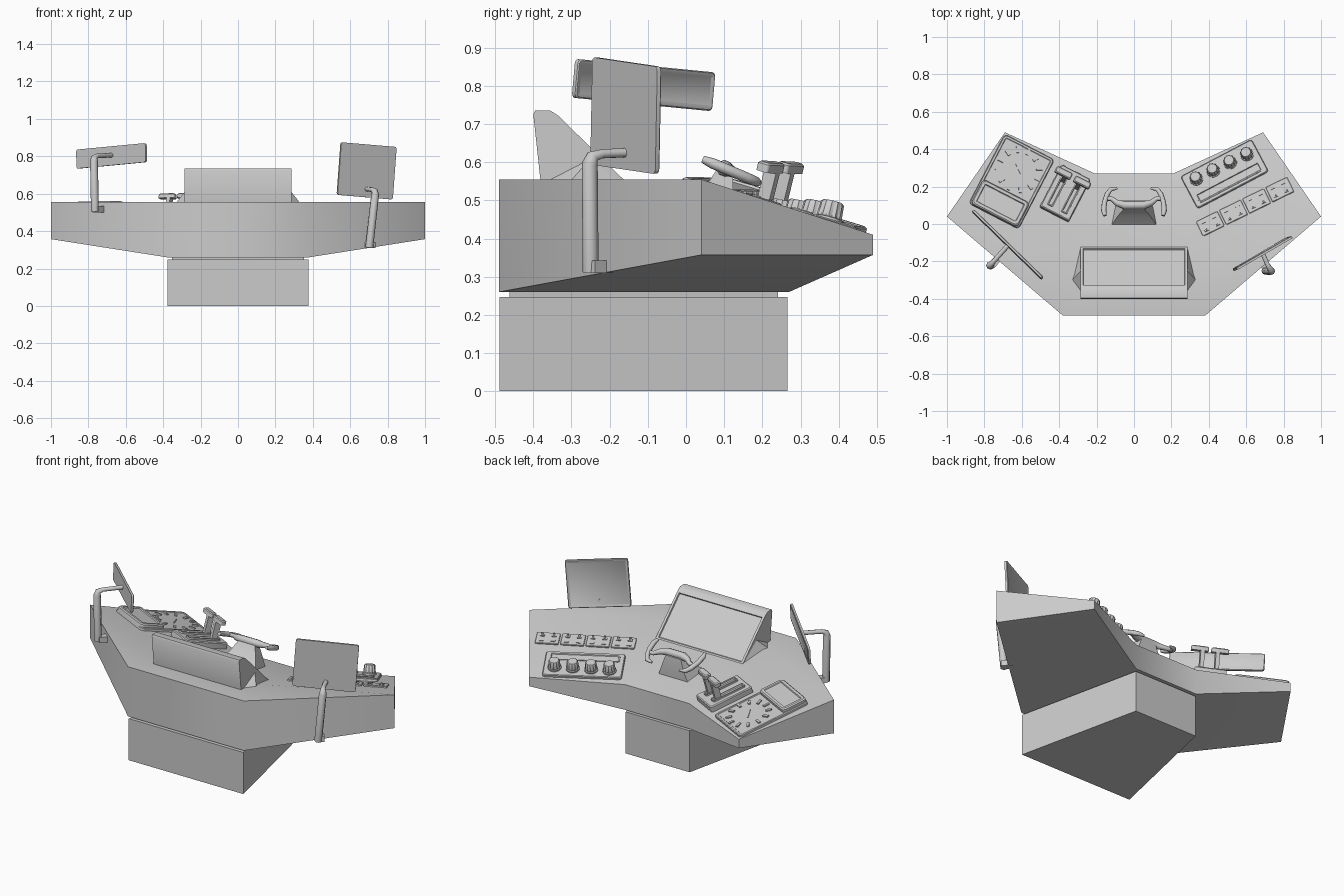
import bpy, bmesh
from math import sin, cos, pi, radians
from mathutils import Vector, Matrix

if "Cube" in bpy.data.objects:
    bpy.data.objects.remove(bpy.data.objects["Cube"])

SLOPE, BACK_Z = 0.27, 0.41


def finish(name, bm, angle=35):
    bmesh.ops.recalc_face_normals(bm, faces=bm.faces)
    me = bpy.data.meshes.new(name)
    bm.to_mesh(me)
    bm.free()
    ob = bpy.data.objects.new(name, me)
    bpy.context.collection.objects.link(ob)
    smooth(ob, angle)
    return ob


def smooth(ob, angle):
    bpy.ops.object.select_all(action='DESELECT')
    ob.select_set(True)
    bpy.context.view_layer.objects.active = ob
    bpy.ops.object.shade_smooth_by_angle(angle=radians(angle))


def basis(x, y, loc):
    x = Vector(x).normalized()
    n = x.cross(Vector(y)).normalized()
    m = Matrix((x, n.cross(x), n)).transposed().to_4x4()
    return Matrix.Translation(loc) @ m


def wing(side, x, y, deg=25.0, lift=0.0):
    """Frame lying on a sloped wing: X along the desk, Y towards the back, Z out."""
    vh = Vector((-0.417 * side, 0.909, 0))
    z = BACK_Z - SLOPE * (Vector((x - 0.69 * side, y - 0.49, 0)).dot(vh))
    n = (vh * SLOPE + Vector((0, 0, 1))).normalized()
    a = radians(deg * side)
    d = Vector((cos(a), sin(a), 0))
    d = d - n * d.dot(n)
    return basis(d, n.cross(d), Vector((x, y, z)) + n * lift)


def loft(bm, rings):
    vs = [[bm.verts.new(p) for p in r] for r in rings]
    n = len(vs[0])
    for a, b in zip(vs, vs[1:]):
        for i in range(n):
            bm.faces.new((a[i], a[(i + 1) % n], b[(i + 1) % n], b[i]))
    bm.faces.new(vs[0][::-1])
    return bm.faces.new(vs[-1])


def slab(bm, m, w, l, h, r=0.0, z0=0.0, c=(0, 0), chamfer=0.0):
    """Rounded rectangle w x l, rising h from z0 in frame m."""
    def ring(z, s):
        pts = []
        for k, (sx, sy) in enumerate(((1, 1), (-1, 1), (-1, -1), (1, -1))):
            for j in range(4 if r else 1):
                a = k * pi / 2 + j * pi / 6
                pts.append(m @ Vector((c[0] + sx * (w / 2 - r - s) + r * cos(a) * bool(r),
                                       c[1] + sy * (l / 2 - r - s) + r * sin(a) * bool(r), z)))
        return pts
    rings = [ring(z0, 0), ring(z0 + h - chamfer, 0)]
    if chamfer:
        rings.append(ring(z0 + h, chamfer))
    return loft(bm, rings)


def recess(bm, face, border, depth):
    bmesh.ops.recalc_face_normals(bm, faces=bm.faces)
    bmesh.ops.inset_region(bm, faces=[face], thickness=border)
    bmesh.ops.inset_region(bm, faces=[face], thickness=0.003, depth=-depth)


def tube(name, paths, radius):
    cu = bpy.data.curves.new(name, 'CURVE')
    cu.dimensions, cu.bevel_depth, cu.bevel_resolution, cu.use_fill_caps = '3D', radius, 2, True
    for path in paths:
        sp = cu.splines.new('POLY')
        sp.points.add(len(path) - 1)
        for p, (x, y, z, r) in zip(sp.points, path):
            p.co, p.radius = (x, y, z, 1), r
    ob = bpy.data.objects.new(name, cu)
    bpy.context.collection.objects.link(ob)
    bpy.ops.object.select_all(action='DESELECT')
    ob.select_set(True)
    bpy.context.view_layer.objects.active = ob
    bpy.ops.object.convert(target='MESH')
    smooth(bpy.context.object, 50)


# Desk: flat front strip, three sloped top panels, wings rising underneath
half = [(0.38, -0.49, 0.555, 0.26), (1, 0.04, 0.555, 0.357), (0.69, 0.49, 0.41, 0.357), (0.21, 0.27, 0.41, 0.26)]
outline = half + [(-x, y, t, b) for x, y, t, b in half[::-1]]
bm = bmesh.new()
T = [bm.verts.new((x, y, t)) for x, y, t, b in outline]
B = [bm.verts.new((x, y, b)) for x, y, t, b in outline]
fr, fl = bm.verts.new((0.32, -0.27, 0.555)), bm.verts.new((-0.32, -0.27, 0.555))
for f in ((T[0], T[1], fr, fl, T[6], T[7]), (fr, T[3], T[4], fl), (fr, T[1], T[2], T[3]), (fl, T[4], T[5], T[6]),
          (B[0], B[3], B[4], B[7]), (B[0], B[1], B[2], B[3]), (B[4], B[5], B[6], B[7])):
    bm.faces.new(f)
for i in range(8):
    j = (i + 1) % 8
    bm.faces.new((B[i], B[j], T[j], T[i]))
finish("desk", bm, 45)

# Pedestal with a shadow-gap neck
for name, s, z0, z1 in (("pedestal", 0, 0, 0.247), ("pedestal_neck", 0.025, 0.24, 0.265)):
    bm = bmesh.new()
    loft(bm, [[(0.377 - s, -0.488 + s, z), (0.21 - s, 0.266 - s, z), (s - 0.21, 0.266 - s, z), (s - 0.377, -0.488 + s, z)]
              for z in (z0, z1)])
    finish(name, bm)

# Main screen hood: side profile extruded across x, recessed display
bm = bmesh.new()
prof = [(-0.38, 0.54), (-0.4, 0.725), (-0.395, 0.735), (-0.355, 0.735), (-0.335, 0.722), (-0.12, 0.512), (-0.16, 0.5)]
loft(bm, [[(x, y, z) for y, z in prof] for x in (-0.287, 0.287)])
face = max(bm.faces, key=lambda f: f.calc_area() if abs(f.calc_center_median().y + 0.2275) < 0.01 else 0)
recess(bm, face, 0.02, 0.008)
finish("main_screen", bm)
bm = bmesh.new()
for s in (-1, 1):
    v = [bm.verts.new(p) for p in ((s * 0.285, -0.12, 0.512), (s * 0.33, -0.3, 0.553), (s * 0.285, -0.36, 0.553),
                                   (s * 0.285, -0.25, 0.61))]
    for a, b, c in ((0, 1, 3), (1, 2, 3), (0, 3, 2), (0, 2, 1)):
        bm.faces.new((v[a], v[b], v[c]))
finish("screen_flares", bm)

# Side displays on bent arms
for name, w, h, c, size in (("right_display", (0.295, 0.17, -0.025), (0.02, 0.005, 0.28), (0.687, -0.157, 0.722), (0.342, 0.282)),
                            ("left_display", (0.37, -0.36, 0.035), (0.0, 0.008, 0.1), (-0.675, -0.11, 0.802), (0.517, 0.102))):
    bm = bmesh.new()
    m = basis(w, h, c)
    if name[0] == "l":
        m = m @ Matrix.Rotation(pi, 4, 'Z')
    m = m @ Matrix.Rotation(pi, 4, 'Y')
    f = slab(bm, m, *size, 0.014, 0.012, -0.007, chamfer=0.003)
    recess(bm, f, 0.008, 0.002)
    finish(name, bm)
tube("right_arm", [[(0.702, -0.25, 0.312, 1), (0.733, -0.252, 0.595, 1), (0.731, -0.245, 0.615, 0.8),
                    (0.715, -0.22, 0.622, 0.6), (0.685, -0.15, 0.625, 0.6)]], 0.021)
tube("left_arm", [[(-0.765, -0.222, 0.505, 1), (-0.77, -0.222, 0.775, 1), (-0.767, -0.218, 0.795, 0.8),
                   (-0.75, -0.2, 0.803, 0.6), (-0.67, -0.11, 0.806, 0.6)]], 0.021)
bm = bmesh.new()
for d, c in (((0.53, -0.62, 0), (0.7, -0.228, 0.31)), ((0.53, 0.62, 0), (-0.742, -0.2, 0.5))):
    slab(bm, basis(d, (-d[1], d[0], 0), c), 0.06, 0.04, 0.033)
finish("arm_brackets", bm)

# Left wing: gauge panel with raised display block
P = wing(-1, -0.655, 0.225, 27.5)
bm = bmesh.new()
f = slab(bm, P, 0.3, 0.43, 0.016, 0.02, chamfer=0.004)
recess(bm, f, 0.01, 0.003)
finish("gauge_panel", bm)
bm = bmesh.new()
for i in range(12):
    q = P @ Matrix.Translation((0.005, 0.075, 0.01)) @ Matrix.Rotation(i * pi / 6, 4, 'Z')
    slab(bm, q, 0.014, 0.034, 0.01, c=(0, 0.11))
slab(bm, P @ Matrix.Translation((0.005, 0.075, 0.01)) @ Matrix.Rotation(0.9, 4, 'Z'), 0.006, 0.07, 0.007)
finish("gauge_marks", bm)
bm = bmesh.new()
f = slab(bm, P, 0.28, 0.15, 0.036, 0.02, c=(0, -0.14), chamfer=0.006)
recess(bm, f, 0.015, 0.006)
finish("small_display", bm)

# Throttle quadrant with two levers
Q = wing(-1, -0.37, 0.16, 27.5)
bm = bmesh.new()
slab(bm, Q, 0.175, 0.26, 0.035, 0.008, chamfer=0.005)
for s in (-1, 1):
    f = slab(bm, Q, 0.036, 0.2, 0.012, 0.008, 0.033, (s * 0.042, -0.005))
    recess(bm, f, 0.006, 0.008)
finish("throttle_base", bm)
bm = bmesh.new()
for s in (-1, 1):
    slab(bm, Q, 0.022, 0.036, 0.12, z0=0.03, c=(s * 0.042, 0.06))
    slab(bm, Q, 0.095, 0.036, 0.026, 0.008, 0.14, (s * 0.056, 0.06), chamfer=0.005)
finish("throttle_levers", bm)

# Right wing: knob panel
K = wing(1, 0.485, 0.265, 28)
bm = bmesh.new()
slab(bm, K, 0.43, 0.2, 0.016, 0.015, chamfer=0.004)
f = slab(bm, K, 0.38, 0.055, 0.006, 0.01, 0.015, (0, -0.055))
recess(bm, f, 0.006, 0.005)
finish("knob_panel", bm)
bm = bmesh.new()
for i in range(4):
    k = wing(1, 0.335 + i * 0.09, 0.238 + i * 0.0435, 28, 0.014)
    ring = lambda r, z, rib=0: [k @ Vector(((r - rib * (j % 2)) * cos(j * pi / 12), (r - rib * (j % 2)) * sin(j * pi / 12), z))
                                for j in range(24)]
    loft(bm, [ring(0.037, 0), ring(0.037, 0.01), ring(0.034, 0.012, 0.004), ring(0.031, 0.05, 0.004), ring(0.025, 0.055)])
finish("knobs", bm)

# Toggle switch plates
plates, toggles = bmesh.new(), bmesh.new()
for i in range(4):
    k = wing(1, 0.408 + i * 0.124, 0.0 + i * 0.061, 26)
    slab(plates, k, 0.128, 0.09, 0.008, 0.006, chamfer=0.002)
    for s in (-1, 1):
        slab(toggles, k, 0.026, 0.02, 0.006, 0.004, 0.007, (s * 0.032, -0.02))
        slab(toggles, k @ Matrix.Rotation(0.3, 4, 'X'), 0.009, 0.009, 0.022, 0, 0.008, (s * 0.032, -0.018))
        slab(toggles, k, 0.024, 0.012, 0.005, 0, 0.007, (s * 0.032, 0.024))
finish("switch_plates", plates)
finish("toggle_switches", toggles)

# Steering yoke: hub, curved spokes and two grips on a tapered column
yz = lambda y: 0.605 - 0.42 * (y - 0.05)
grips, arms = [], []
for s in (-1, 1):
    grips.append([(s * x, y, yz(y), r) for x, y, r in ((0.155, 0.045, 0.7), (0.162, 0.07, 1), (0.158, 0.115, 1),
                                                       (0.143, 0.16, 1), (0.125, 0.185, 0.9), (0.09, 0.192, 0.5))])
arm = [(0.15, 0.135, 0.8), (0.12, 0.135, 0.9), (0.09, 0.112, 1.2), (0.05, 0.1, 1.6)]
arms.append([(x, y, yz(y), r) for x, y, r in [(-a, b, c) for a, b, c in arm] + arm[::-1]])
tube("yoke", grips + arms, 0.014)
bm = bmesh.new()
loft(bm, [[(-0.13, -0.02, 0.47), (0.13, -0.02, 0.47), (0.1, 0.12, 0.435), (-0.1, 0.12, 0.435)],
          [(-0.085, 0.045, 0.525), (0.085, 0.045, 0.525), (0.075, 0.125, 0.5), (-0.075, 0.125, 0.5)],
          [(-0.05, 0.085, 0.588), (0.05, 0.085, 0.588), (0.05, 0.122, 0.572), (-0.05, 0.122, 0.572)]])
finish("yoke_column", bm)
